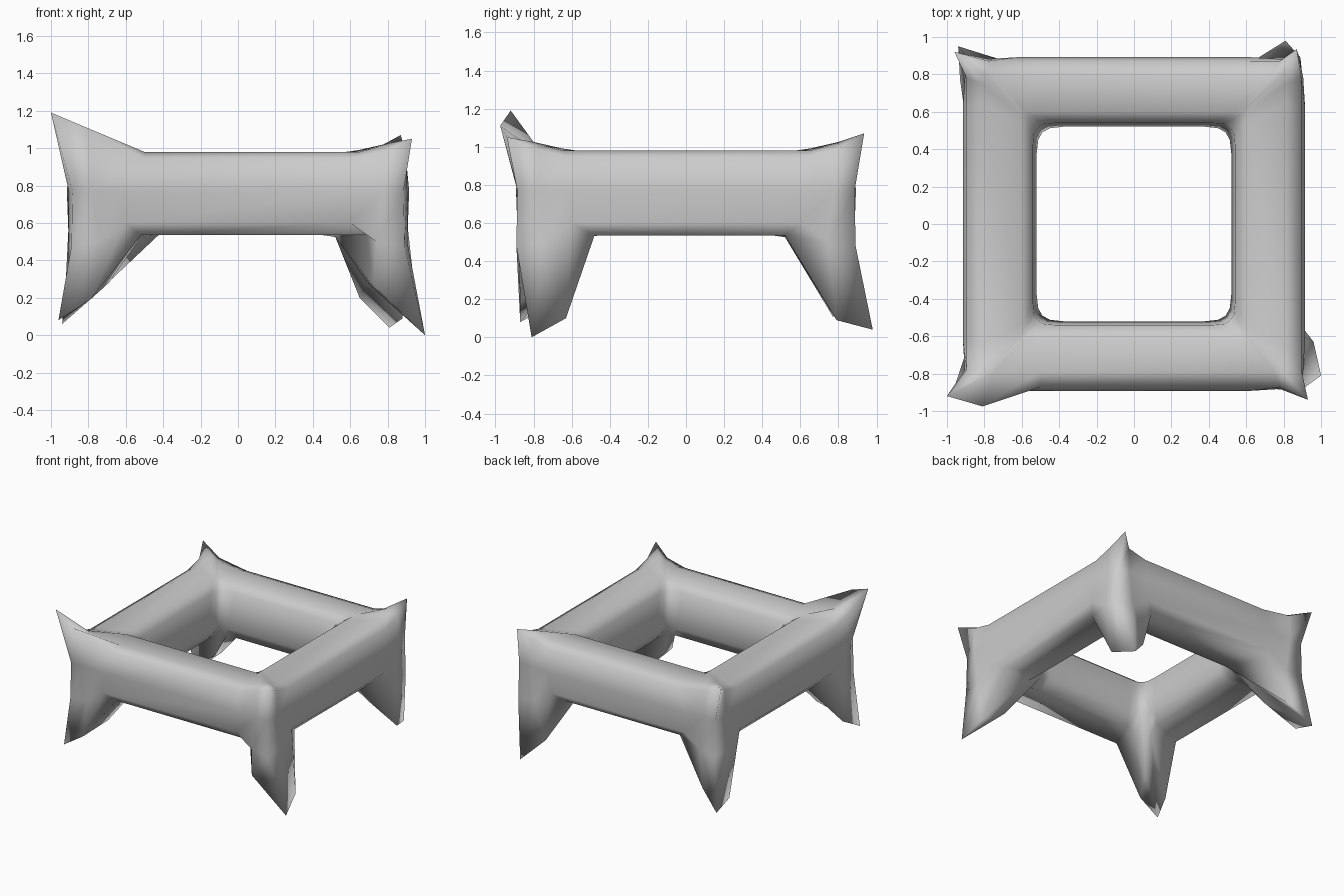
import bpy, bmesh

if "Cube" in bpy.data.objects:
    bpy.data.objects.remove(bpy.data.objects["Cube"])

# Beam cross-section: (distance from centre, where the beam ends, height)
BEAM = [(.89, .60, .60), (.90, .62, .77), (.88, .62, .945), (.80, .65, .98),
        (.60, .54, .975), (.54, .42, .925), (.52, .38, .63), (.575, .42, .54),
        (.83, .52, .535)]
# Same section where the leg and horn begin (last point becomes a foot point)
SIDE = [(.89, .74, .50), (.89, .78, .77), (.88, .78, .985), (.80, .75, 1.005),
        (.60, .58, .975), (.535, .48, .925), (.512, .45, .63), (.60, .52, .525)]
# Same section on the corner diagonal: (distance on both axes, height)
MITRE = [(.89, .48), (.885, .77), None, (.80, 1.025), (.61, .975),
         (.515, .925), (.49, .63), (.69, .28), None]
# The side beams sit slightly further out than the front and back ones
OUTSET = {"x": -.008, "y": .015}

# Corners, counter-clockwise from front left
CORNERS = [
    dict(s=(-1, -1), horn=(-1, -.92, 1.19), foot=(-.96, -.87, .08),
         foot_x=(-.79, -.87, .19), foot_y=(-.91, -.72, .16),
         horn_x=(-.81, -.975, 1.11), top=.50),
    dict(s=(1, -1), horn=(.93, -.94, 1.05), foot=(1, -.81, 0),
         foot_x=(.72, -.85, .27), foot_y=(.96, -.63, .10), bottom_x=.69,
         bottom_y=.48),
    dict(s=(1, 1), horn=(.87, .935, 1.07), foot=(.81, .98, .04),
         foot_x=(.65, .88, .20), foot_y=(.88, .79, .09)),
    dict(s=(-1, 1), horn=(-.96, .92, 1.06), foot=(-.94, .95, .06),
         foot_x=(-.78, .90, .20), foot_y=(-.93, .77, .11), top=.53),
]


def place(c, axis, r, t, z):
    """Point on the beam running along the given axis, near corner c."""
    sx, sy = c["s"]
    if r > .7:
        r += OUTSET[axis]
    return (sx * t, sy * r, z) if axis == "x" else (sx * r, sy * t, z)


def beam_end(c, axis):
    ring = []
    for k, (r, t, z) in enumerate(BEAM):
        if k == 8:
            t = c.get("bottom_" + axis, t)
        if axis == "x" and k in (2, 3, 4):
            t = min(t, c.get("top", t))
        ring.append(place(c, axis, r, t, z))
    return ring


def leg_side(c, axis):
    ring = [place(c, axis, *p) for p in SIDE] + [c["foot_" + axis]]
    if "horn_" + axis in c:
        ring[2] = c["horn_" + axis]
    return ring


def mitre(c):
    sx, sy = c["s"]
    ring = [p and (sx * p[0], sy * p[0], p[1]) for p in MITRE]
    ring[2], ring[8] = c["horn"], c["foot"]
    return ring


# Sweep the section around the square, pulling legs and horns out of the corners
rings = []
for i, c in enumerate(CORNERS):
    a, b = ("y", "x") if i % 2 == 0 else ("x", "y")
    rings += [beam_end(c, a), leg_side(c, a), mitre(c), leg_side(c, b), beam_end(c, b)]

bm = bmesh.new()
loops = [[bm.verts.new(p) for p in ring] for ring in rings]
n = len(BEAM)
for i, lo in enumerate(loops):
    hi = loops[(i + 1) % len(loops)]
    for k in range(n):
        j = (k + 1) % n
        bm.faces.new((lo[k], hi[k], hi[j], lo[j]))
bmesh.ops.recalc_face_normals(bm, faces=bm.faces)
for f in bm.faces:
    f.smooth = True

mesh = bpy.data.meshes.new("square_frame_with_legs")
bm.to_mesh(mesh)
bm.free()
frame = bpy.data.objects.new("square_frame_with_legs", mesh)
bpy.context.collection.objects.link(frame)
